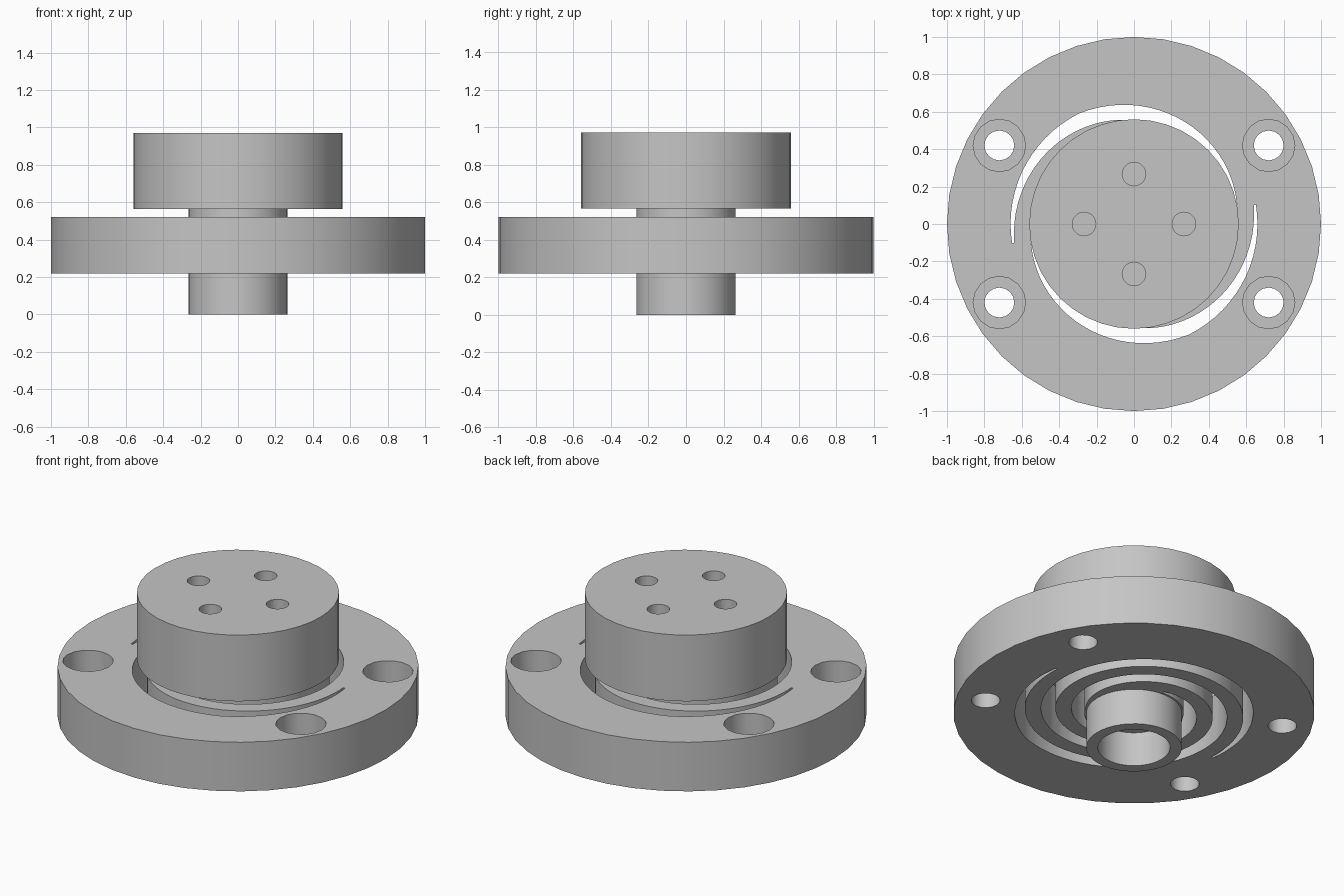
import bpy, bmesh
from math import sin, cos, pi, radians
from mathutils import Matrix

cube = bpy.data.objects.get("Cube")
if cube:
    bpy.data.objects.remove(cube, do_unlink=True)

GREY = 0.56
metal = bpy.data.materials.new("plain grey metal")
metal.use_nodes = True
metal.diffuse_color = (GREY, GREY, GREY, 1)
metal.node_tree.nodes["Principled BSDF"].inputs["Base Color"].default_value = (GREY, GREY, GREY, 1)


def make_object(name, bm):
    bmesh.ops.recalc_face_normals(bm, faces=bm.faces)
    mesh = bpy.data.meshes.new(name)
    bm.to_mesh(mesh)
    bm.free()
    mesh.materials.append(metal)
    obj = bpy.data.objects.new(name, mesh)
    bpy.context.collection.objects.link(obj)
    return obj


def lathe(name, profile, steps):
    bm = bmesh.new()
    verts = [bm.verts.new((r, 0, z)) for r, z in profile]
    edges = [bm.edges.new(pair) for pair in zip(verts, verts[1:])]
    bmesh.ops.spin(bm, geom=verts + edges, cent=(0, 0, 0), axis=(0, 0, 1),
                   angle=2 * pi, steps=steps, use_duplicate=False)
    bmesh.ops.remove_doubles(bm, verts=bm.verts, dist=1e-4)
    return make_object(name, bm)


def cylinder(bm, x, y, radius, bottom, top, sides):
    bmesh.ops.create_cone(bm, cap_ends=True, segments=sides, radius1=radius,
                          radius2=radius, depth=top - bottom,
                          matrix=Matrix.Translation((x, y, (bottom + top) / 2)))


def spiral_slot(bm, turn):
    # Tapered spiral band, trimmed by the rim and by the hub
    inner, outer = [], []
    start, end, steps = -9, 455, 96
    for i in range(steps + 1):
        phi = start + (end - start) * i / steps
        edge = 0.64 - 0.17 * phi / 180
        a = radians(180 - phi) + turn
        for line, r in ((inner, max(edge, 0.275)), (outer, min(edge + 0.08, 0.66))):
            line.append([bm.verts.new((r * cos(a), r * sin(a), z)) for z in (0.2, 0.54)])
    for i in range(steps):
        (a0, a1), (b0, b1) = inner[i], inner[i + 1]
        (c0, c1), (d0, d1) = outer[i], outer[i + 1]
        for face in ((a0, b0, b1, a1), (c0, d0, d1, c1),
                     (a0, b0, d0, c0), (a1, b1, d1, c1)):
            bm.faces.new(face)
    for k in (0, steps):
        bm.faces.new((inner[k][0], inner[k][1], outer[k][1], outer[k][0]))


def cut(body, name, bm):
    cutter = make_object(name, bm)
    cutter.hide_render = True
    mod = body.modifiers.new(name, 'BOOLEAN')
    mod.operation = 'DIFFERENCE'
    mod.solver = 'EXACT'
    mod.object = cutter
    bpy.context.view_layer.objects.active = body
    bpy.ops.object.modifier_apply(modifier=mod.name)
    bpy.data.objects.remove(cutter, do_unlink=True)


# Turned body: bored hub, wide flange, short neck and round head
body = lathe("flexure_coupling_body", [
    (0, 0.21), (0.2, 0.21), (0.2, 0), (0.265, 0), (0.265, 0.22), (1, 0.22),
    (1, 0.52), (0.265, 0.52), (0.265, 0.565), (0.56, 0.565), (0.56, 0.97), (0, 0.97)], 40)

# Two spiral slots that make the flange springy
bm = bmesh.new()
for turn in (0, pi):
    spiral_slot(bm, turn)
cut(body, "spiral_slots", bm)

# Bolt holes and their counterbores in the flange
for name, radius, bottom in (("bolt_holes", 0.08, 0.1), ("counterbores", 0.14, 0.34)):
    bm = bmesh.new()
    for x in (-0.72, 0.72):
        for y in (-0.42, 0.42):
            cylinder(bm, x, y, radius, bottom, 0.6, 16)
    cut(body, name, bm)

# Blind screw holes in the head
bm = bmesh.new()
for k in range(4):
    cylinder(bm, 0.267 * cos(k * pi / 2), 0.267 * sin(k * pi / 2), 0.063, 0.75, 1.05, 20)
cut(body, "screw_holes", bm)

bpy.ops.object.select_all(action='DESELECT')
body.select_set(True)
bpy.context.view_layer.objects.active = body
bpy.ops.object.shade_smooth_by_angle(angle=radians(30))
